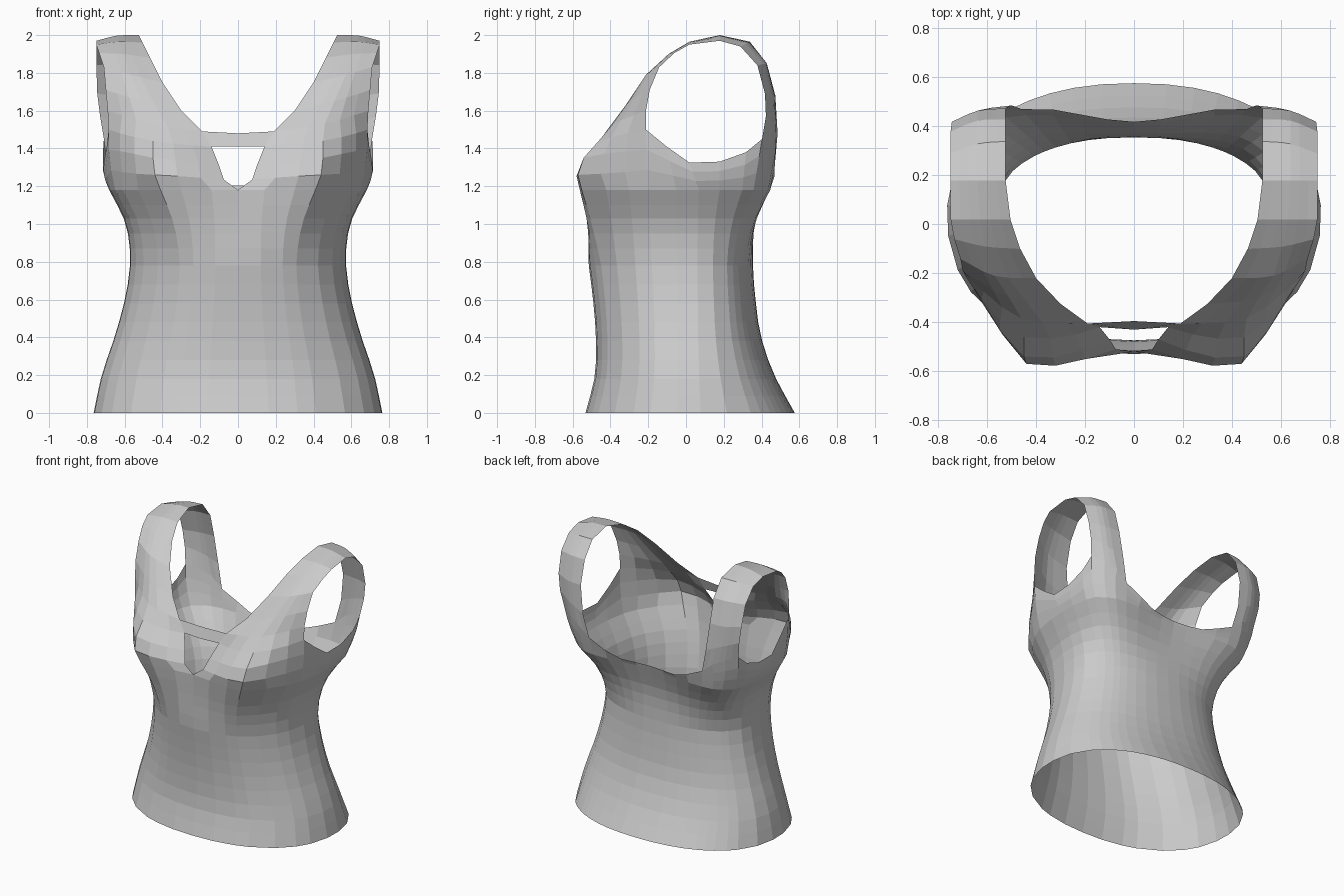
import bpy, bmesh, math
from mathutils import Vector as V

if "Cube" in bpy.data.objects:
    bpy.data.objects.remove(bpy.data.objects["Cube"])


def interp(table, z):
    # smooth lookup in rows of (z, value, value, ...)
    for i in range(len(table) - 1):
        a, b = table[i], table[i + 1]
        if z <= b[0]:
            t = (z - a[0]) / (b[0] - a[0])
            p, q = table[max(i - 1, 0)], table[min(i + 2, len(table) - 1)]
            out = []
            for k in range(1, len(a)):
                m0 = (b[k] - p[k]) / (b[0] - p[0]) * (b[0] - a[0])
                m1 = (q[k] - a[k]) / (q[0] - a[0]) * (b[0] - a[0])
                out.append((2*t**3 - 3*t*t + 1) * a[k] + (t**3 - 2*t*t + t) * m0
                           + (3*t*t - 2*t**3) * b[k] + (t**3 - t*t) * m1)
            return out
    return list(table[-1][1:])


def resample(pts, n):
    # n segments along a smooth curve through pts
    rows = [(i, *p) for i, p in enumerate(pts)]
    return [V(interp(rows, i * (len(pts) - 1) / n)) for i in range(n + 1)]


bm = bmesh.new()


def loft(rows):
    grid = [[bm.verts.new(p) for p in r] for r in rows]
    for a, b in zip(grid, grid[1:]):
        for i in range(len(a) - 1):
            bm.faces.new((a[i], a[i + 1], b[i + 1], b[i]))


# Underbust ring, front centre -> side -> back centre
RING = [(0, -.52), (.14, -.535), (.3, -.56), (.41, -.55), (.53, -.42), (.61, -.30),
        (.65, -.2), (.675, -.05), (.682, .07), (.68, .18), (.665, .30), (.64, .36),
        (.58, .41), (.52, .437), (.44, .448), (.33, .446), (.22, .432), (.11, .42), (0, .415)]
ZR, YC = 1.18, .04
# Body profile: z, half width, front y, back y
BODY = [(0, .765, -.53, .578), (.2, .722, -.48, .47), (.4, .655, -.475, .40), (.6, .60, -.49, .37),
        (.8, .572, -.515, .357), (1.0, .595, -.535, .38), (ZR, .682, -.56, .448)]


def body_row(z):
    hx, yf, yb = interp(BODY, z)
    n = 2.25
    w = min(max((z - .8) / (ZR - .8), 0), 1)
    row = []
    for x, y in RING:
        h0 = .60 if y < YC else .408
        t = math.atan2((x / .682) ** (n / 2), (abs(y - YC) / h0) ** (n / 2))
        hy = yf - YC if y < YC else yb - YC
        e = V((hx * math.sin(t) ** (2 / n), YC + hy * abs(math.cos(t)) ** (2 / n), z))
        r = V((x * hx / .682, YC + abs(y - YC) / h0 * hy, z))
        row.append(e.lerp(r, w))
    return row


ring = [V((x, y, ZR)) for x, y in RING]
loft([body_row(z) for z in (0, .09, .18, .28, .38, .48, .58, .68, .78, .87, .95, 1.03, 1.1)] + [ring])

# Underarm and back panel up to the armhole and back neckline
EDGE = [(.685, -.21, 1.5), (.695, -.1, 1.41), (.71, .02, 1.325), (.715, .18, 1.33),
        (.715, .32, 1.38), (.71, .405, 1.45), (.63, .45, 1.42), (.545, .475, 1.38),
        (.46, .472, 1.31), (.33, .47, 1.25), (.22, .45, 1.212), (.11, .43, 1.205), (0, .42, 1.205)]
edge = [V(p) for p in EDGE]
panel = []
for k in range(4):
    bulge = .012 * math.sin(k / 3 * math.pi)
    panel.append([a.lerp(b, k / 3) + V((bulge if a.x > .5 else 0, 0, 0)) for a, b in zip(ring[6:], edge)])
loft(panel)

# Front cup rows: keyhole edge -> bust -> armhole
CUP = [[(.075, -.51, 1.235), (.26, -.565, 1.25), (.44, -.57, 1.26), (.58, -.38, 1.27)],
       [(.10, -.47, 1.31), (.27, -.53, 1.33), (.45, -.54, 1.35), (.59, -.37, 1.38)],
       [(.14, -.42, 1.41), (.29, -.46, 1.42), (.45, -.46, 1.44), (.59, -.35, 1.47)]]
rows = [ring[:7]]
rows += [resample(c + [tuple(panel[k + 1][0])], 6) for k, c in enumerate(CUP)]

# Strap rows over the shoulder: neckline -> middle -> armhole
STRAP = [[(.19, -.405, 1.49), (.46, -.385, 1.53), (.69, -.21, 1.6)],
         [(.30, -.325, 1.60), (.51, -.30, 1.65), (.70, -.19, 1.71)],
         [(.40, -.22, 1.75), (.57, -.21, 1.79), (.71, -.14, 1.83)],
         [(.465, -.10, 1.88), (.61, -.09, 1.90), (.735, -.06, 1.905)],
         [(.505, .02, 1.96), (.63, .02, 1.965), (.75, .02, 1.95)],
         [(.525, .18, 2.0), (.64, .18, 1.997), (.75, .18, 1.97)],
         [(.525, .34, 1.965), (.64, .33, 1.96), (.75, .29, 1.94)],
         [(.525, .43, 1.85), (.64, .425, 1.85), (.75, .38, 1.84)],
         [(.525, .475, 1.68), (.64, .465, 1.68), (.745, .42, 1.69)],
         [(.50, .487, 1.48), (.62, .47, 1.53), (.73, .425, 1.57)]]
rows += [resample(s, 6) for s in STRAP]
base = edge[8:4:-1]
rows.append([base[i // 2] if i % 2 == 0 else (base[i // 2] + base[i // 2 + 1]) / 2 for i in range(7)])
loft(rows)

# Bar across the top of the keyhole
loft([[V((0, -.43, 1.41)), rows[3][0]], [V((0, -.395, 1.48)), rows[4][0]]])

bmesh.ops.remove_doubles(bm, verts=bm.verts, dist=.001)
bmesh.ops.recalc_face_normals(bm, faces=bm.faces)
mesh = bpy.data.meshes.new("tank_top")
bm.to_mesh(mesh)
bm.free()
top = bpy.data.objects.new("tank_top", mesh)
bpy.context.collection.objects.link(top)
top.location.y = -.002
m = top.modifiers.new("mirror", 'MIRROR')
m.use_clip = True
m.merge_threshold = .001
